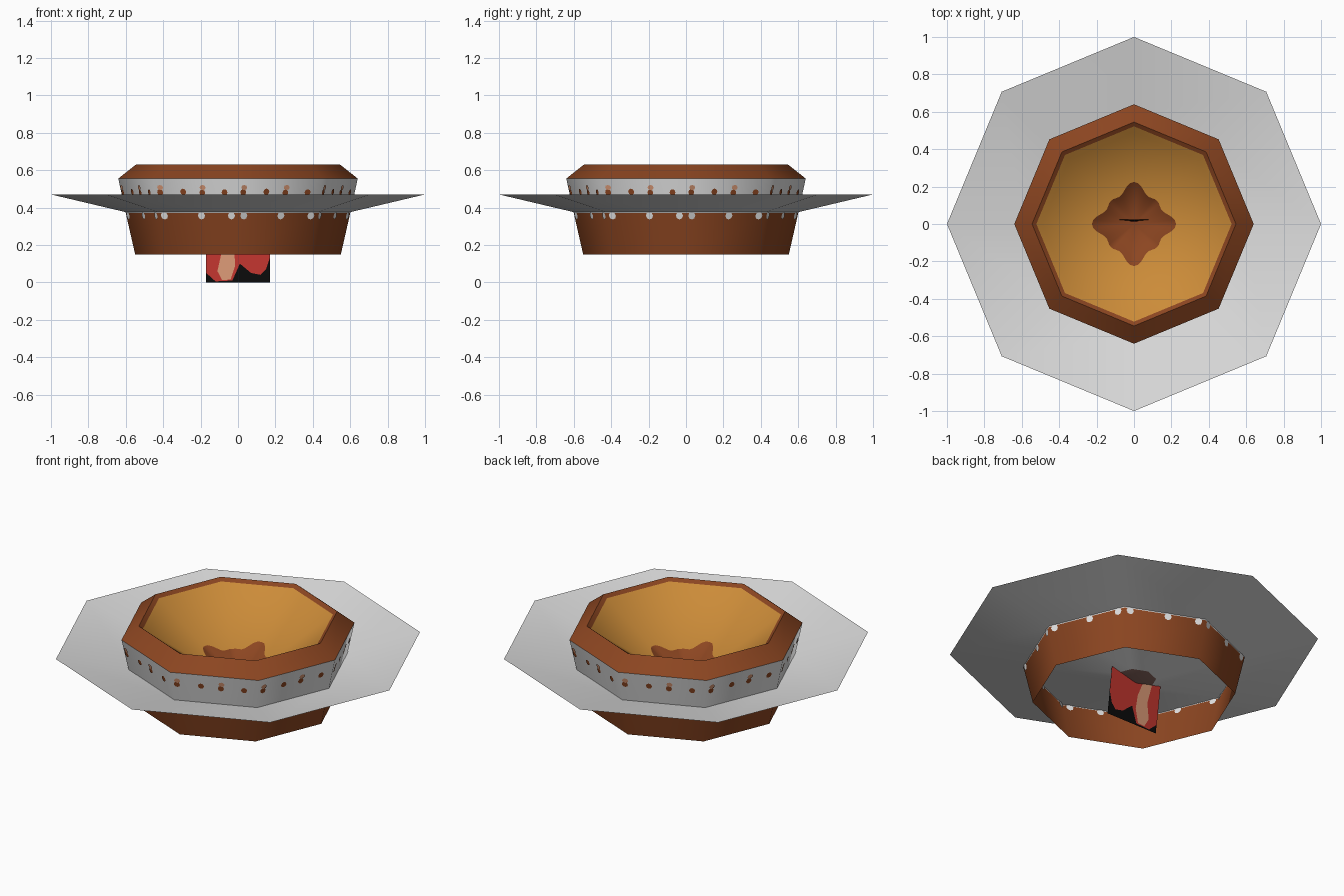
import bpy, bmesh, math
from mathutils import Vector

if "Cube" in bpy.data.objects:
    bpy.data.objects.remove(bpy.data.objects["Cube"])

def mat(name, c):
    m = bpy.data.materials.new(name)
    m.diffuse_color = (*c, 1)
    m.use_nodes = True
    m.node_tree.nodes["Principled BSDF"].inputs["Base Color"].default_value = m.diffuse_color
    return m

BROWN = mat("brown glaze", (0.26, 0.06, 0.015))
WHITE = mat("white band", (0.76, 0.76, 0.76))
GREY = mat("pale grey plate", (0.72, 0.72, 0.72))
YELLOW = mat("golden inside", (0.60, 0.26, 0.04))
RED = mat("flame red", (0.50, 0.033, 0.026))
PEACH = mat("peach", (0.66, 0.30, 0.17))
BLACK = mat("soot black", (0.003, 0.003, 0.003))
DULL = mat("dull brown", (0.24, 0.13, 0.11))

N = 8
APEX, SLOPE = 0.24, 0.35 / 0.49   # inside cone of the pot

def finish(name, bm, mats, smooth=True):
    me = bpy.data.meshes.new(name)
    bm.to_mesh(me)
    bm.free()
    ob = bpy.data.objects.new(name, me)
    bpy.context.collection.objects.link(ob)
    for m in mats:
        me.materials.append(m)
    if smooth:
        bpy.ops.object.select_all(action='DESELECT')
        ob.select_set(True)
        bpy.context.view_layer.objects.active = ob
        bpy.ops.object.shade_smooth_by_angle(angle=math.radians(60))
    return ob

def lathe(name, profile, mats, seg_mats):
    """Octagonal turning of (radius, height) points, one material per segment."""
    bm = bmesh.new()
    rings = []
    for r, z in profile:
        if r == 0:
            rings.append([bm.verts.new((0, 0, z))] * N)
        else:
            rings.append([bm.verts.new((r * math.cos(k * math.tau / N),
                                        r * math.sin(k * math.tau / N), z)) for k in range(N)])
    for s, (a, b) in enumerate(zip(rings, rings[1:])):
        for k in range(N):
            j = (k + 1) % N
            vs = list(dict.fromkeys((a[k], a[j], b[j], b[k])))
            bm.faces.new(vs).material_index = seg_mats[s]
    return finish(name, bm, mats)

# pot: open foot, white band, sloping brown rim, golden inside
lathe("pot", [(0.55, 0.15), (0.60, 0.37), (0.64, 0.555), (0.545, 0.63),
              (0.522, 0.613), (0.49, 0.59), (0, APEX)],
      [BROWN, WHITE, YELLOW], [0, 1, 0, 0, 2, 2])

# wide shallow saucer, discoloured in the middle
lathe("saucer", [(1.0, 0.47), (0.59, 0.373), (0.12, 0.262), (0, 0.235)],
      [GREY, DULL], [0, 0, 1])

# stain on the floor of the pot
bm = bmesh.new()
centre = bm.verts.new((0, 0, APEX + 0.004))
ring = []
for k in range(64):
    t = k * math.tau / 64
    r = 0.185 + 0.025 * math.cos(4 * t) + 0.015 * math.cos(8 * t)
    x, y = r * math.cos(t), r * math.sin(t)
    half = (t % (math.pi / 4)) - math.pi / 8
    oct_r = r * math.cos(half) / math.cos(math.pi / 8)
    ring.append(bm.verts.new((x, y, APEX + 0.004 + SLOPE * oct_r)))
for k in range(64):
    bm.faces.new((centre, ring[k], ring[(k + 1) % 64]))
finish("floor_stain", bm, [BROWN])

# painted dots on the slanted wall
def wall_dot(bm, side, u, z, w, h, offset):
    a0, a1 = side * math.tau / N, (side + 1) * math.tau / N
    def point(uu, zz):
        r = 0.55 + (zz - 0.15) * 0.09 / 0.405
        a = Vector((r * math.cos(a0), r * math.sin(a0), zz))
        b = Vector((r * math.cos(a1), r * math.sin(a1), zz))
        return a.lerp(b, uu)
    mid = (a0 + a1) / 2
    n = Vector((math.cos(mid), math.sin(mid), -0.2)) * offset
    bm.faces.new([bm.verts.new(point(u + w * math.cos(i * math.tau / 8),
                                     z + h * math.sin(i * math.tau / 8)) + n)
                  for i in range(8)])

def dots(name, m, places, w, h, offsets):
    bm = bmesh.new()
    for side in range(N):
        for u, z in places:
            for o in offsets:
                wall_dot(bm, side, u, z, w, h, o)
    finish(name, bm, [m], False)

dots("brown_dots", BROWN, [(0.06, 0.482), (0.34, 0.485), (0.57, 0.48), (0.84, 0.482)],
     0.036, 0.017, [0.004])
dots("peach_dots", PEACH, [(0.07, 0.508), (0.58, 0.508)], 0.036, 0.014, [0.006])
dots("white_drips", WHITE, [(0.07, 0.357), (0.54, 0.357), (0.92, 0.357)],
     0.045, 0.02, [0.004, -0.004])

# upright flame card below the pot, slightly tilted, its tip showing inside
def flame(name, m, pts, offsets):
    bm = bmesh.new()
    for o in offsets:
        bm.faces.new([bm.verts.new((x, -0.02 + 0.14 * z + o, z)) for x, z in pts])
    finish(name, bm, [m], False)

flame("flame_card", BLACK, [(-0.17, 0), (0.17, 0), (0.17, 0.32), (-0.17, 0.32)], [0])
flame("flame_red", RED,
      [(-0.17, 0.05), (-0.12, 0.005), (-0.03, 0.01), (0.01, 0.10), (0.07, 0.05),
       (0.12, 0.04), (0.15, 0.07), (0.17, 0.13), (0.17, 0.275), (-0.17, 0.275)],
      [-0.002, 0.002])
flame("flame_peach", PEACH,
      [(-0.085, 0.012), (-0.04, 0.015), (-0.015, 0.09), (-0.02, 0.17), (-0.05, 0.26),
       (-0.11, 0.26), (-0.09, 0.15), (-0.11, 0.06)],
      [-0.004, 0.004])
